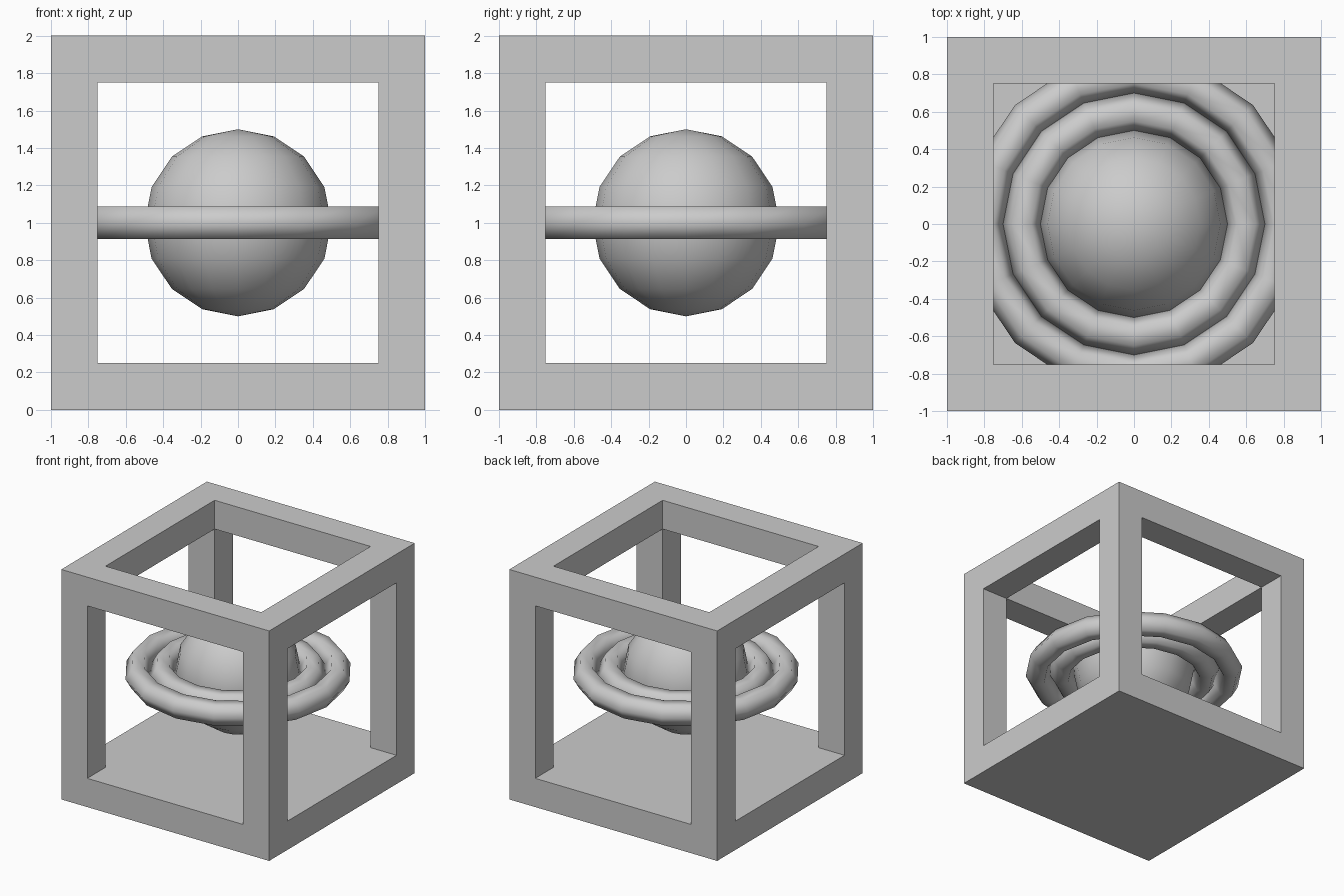
import bpy
import bmesh
from math import cos, sin, pi, tau
from mathutils import Matrix, Vector

default = bpy.data.objects.get("Cube")
if default:
    bpy.data.objects.remove(default, do_unlink=True)

# Single grey finish
grey = bpy.data.materials.new("plain_grey")
grey.use_nodes = True
colour = (0.6, 0.6, 0.6, 1)
grey.diffuse_color = colour
grey.node_tree.nodes["Principled BSDF"].inputs["Base Color"].default_value = colour


def add_object(name, bm, smooth=False):
    bmesh.ops.recalc_face_normals(bm, faces=bm.faces)
    for face in bm.faces:
        face.smooth = smooth
    mesh = bpy.data.meshes.new(name)
    bm.to_mesh(mesh)
    bm.free()
    mesh.materials.append(grey)
    obj = bpy.data.objects.new(name, mesh)
    bpy.context.collection.objects.link(obj)
    return obj


def box(name, low, high):
    low, high = Vector(low), Vector(high)
    bm = bmesh.new()
    bmesh.ops.create_cube(bm, size=1)
    bmesh.ops.scale(bm, vec=high - low, verts=bm.verts)
    bmesh.ops.translate(bm, vec=(low + high) / 2, verts=bm.verts)
    return add_object(name, bm)


def ring(name, radius, tube, segments=16, sides=6):
    bm = bmesh.new()
    loops = []
    for i in range(segments):
        a = tau * i / segments
        loop = []
        for j in range(sides):
            b = tau * j / sides
            r = radius + tube * cos(b)
            loop.append(bm.verts.new((r * cos(a), r * sin(a), 1 + tube * sin(b))))
        loops.append(loop)
    for i in range(segments):
        here, there = loops[i - 1], loops[i]
        for j in range(sides):
            bm.faces.new((here[j - 1], there[j - 1], there[j], here[j]))
    return add_object(name, bm, smooth=True)


# Cube frame: open on the top and four sides, solid slab below
frame = box("cube_frame", (-1, -1, 0), (1, 1, 2))
h = 0.75
openings = {
    "side_opening_cutter": ((-2, -h, 0.25), (2, h, 1.75)),
    "front_opening_cutter": ((-h, -2, 0.25), (h, 2, 1.75)),
    "top_opening_cutter": ((-h, -h, 0.25), (h, h, 3)),
}
for name, (low, high) in openings.items():
    cutter = box(name, low, high)
    cutter.hide_render = True
    cutter.hide_set(True)
    cutter.display_type = 'WIRE'
    cut = frame.modifiers.new(name, 'BOOLEAN')
    cut.operation = 'DIFFERENCE'
    cut.solver = 'EXACT'
    cut.object = cutter

# Central globe
bm = bmesh.new()
bmesh.ops.create_uvsphere(bm, u_segments=16, v_segments=8, radius=0.5,
                          matrix=Matrix.Translation((0, 0, 1)))
add_object("globe", bm, smooth=True)

# Two hexagonal-section rings around the globe
ring("inner_ring", 0.6, 0.1)
ring("outer_ring", 0.8, 0.1)
